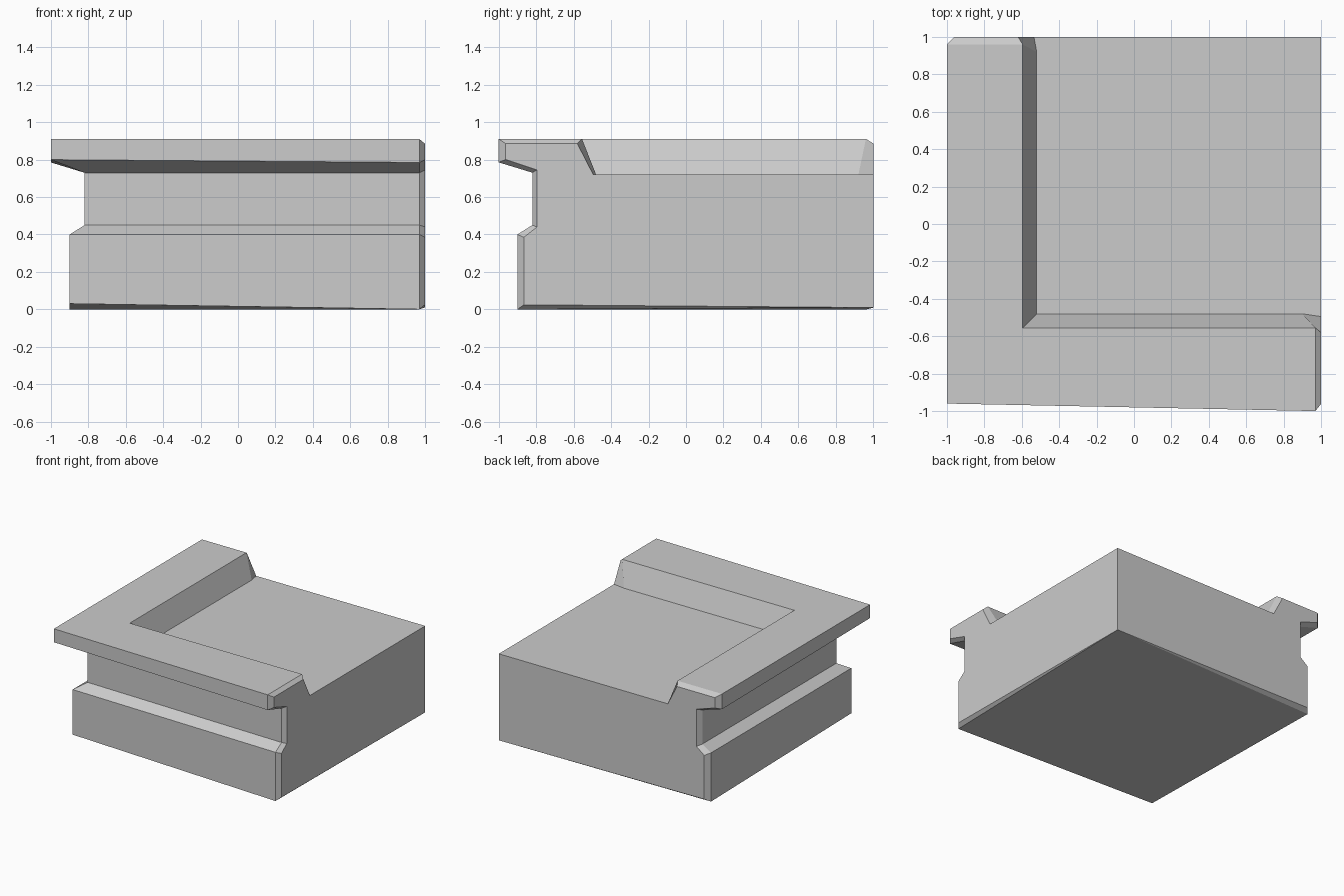
import bpy
import bmesh

cube = bpy.data.objects.get("Cube")
if cube:
    bpy.data.objects.remove(cube, do_unlink=True)

stone = bpy.data.materials.new("grey stone")
stone.use_nodes = True
grey = (0.6, 0.6, 0.6, 1.0)
stone.diffuse_color = grey
stone.node_tree.nodes["Principled BSDF"].inputs["Base Color"].default_value = grey

# Cornice profile as (outward position, height), from base up to the floor
END = [(-0.9, 0.0), (-0.9, 0.4), (-0.82, 0.45), (-0.82, 0.73),
       (-1.0, 0.785), (-1.0, 0.91), (-0.595, 0.91), (-0.52, 0.72)]
# The same profile pulled in where the arms are chamfered
INSET = [(-0.865, 0.025), (-0.865, 0.385), (-0.795, 0.44), (-0.795, 0.745),
         (-0.962, 0.8), (-0.962, 0.885), (-0.62, 0.885), (-0.535, 0.72)]
SHIFT = 0.04      # the front arm's inner wall and the mitre sit further back
LAST = len(END) - 1

bm = bmesh.new()


def front_section(profile, x, x_floor):
    """Section across the arm along the front."""
    return [bm.verts.new((x_floor if i == LAST else x,
                          o + (SHIFT if i >= LAST - 1 else 0), z))
            for i, (o, z) in enumerate(profile)]


def side_section(profile, y, y_floor):
    """Section across the arm along the side."""
    return [bm.verts.new((o, y_floor if i == LAST else y, z))
            for i, (o, z) in enumerate(profile)]


# Mitred corner section, slightly raised underneath
corner = [bm.verts.new((o, o + SHIFT, z + (0.03 if i == 0 else 0.015 if i == 4 else 0)))
          for i, (o, z) in enumerate(END)]

sections = [front_section(INSET, 1.0, 1.0),
            front_section(END, 0.97, 0.9),
            corner,
            side_section(END, 0.96, 0.92),
            side_section(INSET, 1.0, 1.0)]

# Moulded outer faces, top rim and inner slope
for a, b in zip(sections, sections[1:]):
    for i in range(LAST):
        bm.faces.new((a[i], a[i + 1], b[i + 1], b[i]))

# Floor, the two cut ends and the underside
top = bm.verts.new((1, 1, 0.72))
low = bm.verts.new((1, 1, 0.01))
bm.faces.new([s[LAST] for s in sections] + [top])
for end in (sections[0], sections[-1]):
    bm.faces.new(end + [top, low])
foot = [s[0] for s in sections]
for tri in ((foot[0], foot[1], low), (foot[1], foot[3], low),
            (foot[1], foot[2], foot[3]), (foot[3], foot[4], low)):
    bm.faces.new(tri)

bmesh.ops.recalc_face_normals(bm, faces=bm.faces[:])
mesh = bpy.data.meshes.new("cornice_corner")
bm.to_mesh(mesh)
bm.free()
mesh.materials.append(stone)
bpy.context.collection.objects.link(bpy.data.objects.new("cornice_corner", mesh))
